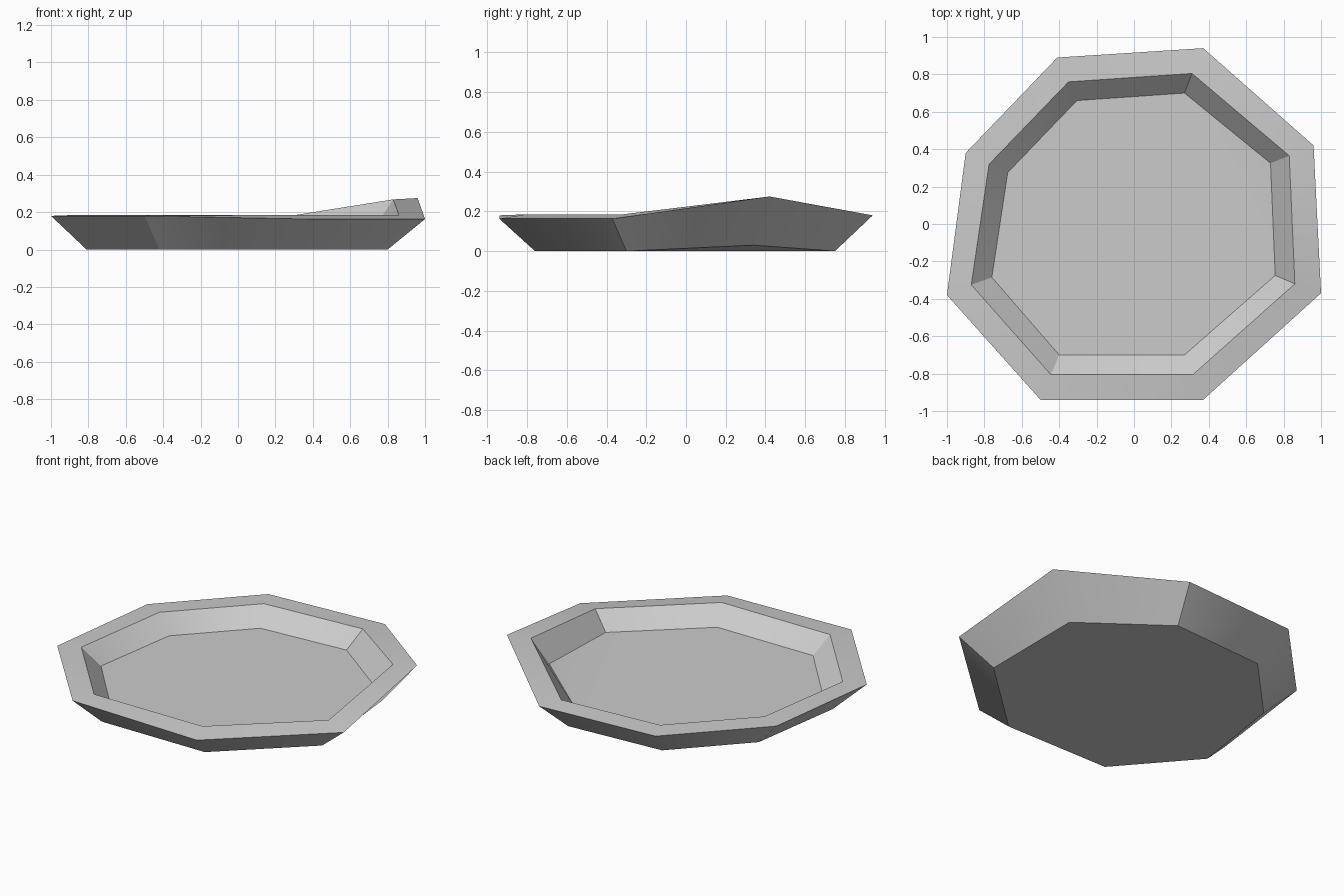
import bpy
import bmesh
import math

default = bpy.data.objects.get("Cube")
if default:
    bpy.data.objects.remove(default, do_unlink=True)

# Single grey material
grey = bpy.data.materials.new("plain_grey")
grey.use_nodes = True
colour = (0.6, 0.6, 0.6, 1.0)
grey.diffuse_color = colour
grey.node_tree.nodes["Principled BSDF"].inputs["Base Color"].default_value = colour

# Irregular octagonal rings, counter-clockwise from the front right corner
base = [(-0.42, -0.76, 0), (0.30, -0.76, 0), (0.80, -0.30, 0), (0.77, 0.34, 0.03),
        (0.30, 0.75, 0), (-0.33, 0.71, 0), (-0.72, 0.30, 0), (-0.81, -0.31, 0)]
outer_rim = [(-0.50, -0.94, 0.18), (0.37, -0.94, 0.163), (1.0, -0.37, 0.163), (0.96, 0.42, 0.275),
             (0.37, 0.94, 0.18), (-0.41, 0.89, 0.18), (-0.90, 0.38, 0.18), (-1.0, -0.38, 0.18)]
inner_rim = [(-0.445, -0.805, 0.185), (0.315, -0.805, 0.185), (0.86, -0.32, 0.185), (0.83, 0.365, 0.268),
             (0.31, 0.805, 0.185), (-0.35, 0.76, 0.185), (-0.775, 0.32, 0.185), (-0.87, -0.325, 0.185)]
floor = [(-0.40, -0.70, 0.08), (0.27, -0.70, 0.08), (0.755, -0.275, 0.08), (0.73, 0.325, 0.117),
         (0.27, 0.70, 0.08), (-0.305, 0.66, 0.08), (-0.675, 0.275, 0.08), (-0.76, -0.285, 0.08)]

bm = bmesh.new()
rings = [[bm.verts.new(p) for p in ring] for ring in (base, outer_rim, inner_rim, floor)]

# Outer wall, flat rim and inner wall
for low, high in zip(rings, rings[1:]):
    for i in range(len(low)):
        j = (i + 1) % len(low)
        bm.faces.new((low[i], low[j], high[j], high[i]))

# Underside and dish floor, each folded along the bent-up corner
for ring in (rings[0], rings[-1]):
    bm.faces.new(ring[2:5])
    bm.faces.new(ring[:3] + ring[4:])

bmesh.ops.recalc_face_normals(bm, faces=bm.faces)
mesh = bpy.data.meshes.new("dish")
bm.to_mesh(mesh)
bm.free()
mesh.materials.append(grey)

dish = bpy.data.objects.new("dish", mesh)
bpy.context.collection.objects.link(dish)
bpy.ops.object.select_all(action="DESELECT")
dish.select_set(True)
bpy.context.view_layer.objects.active = dish
bpy.ops.object.shade_smooth_by_angle(angle=math.radians(30))
